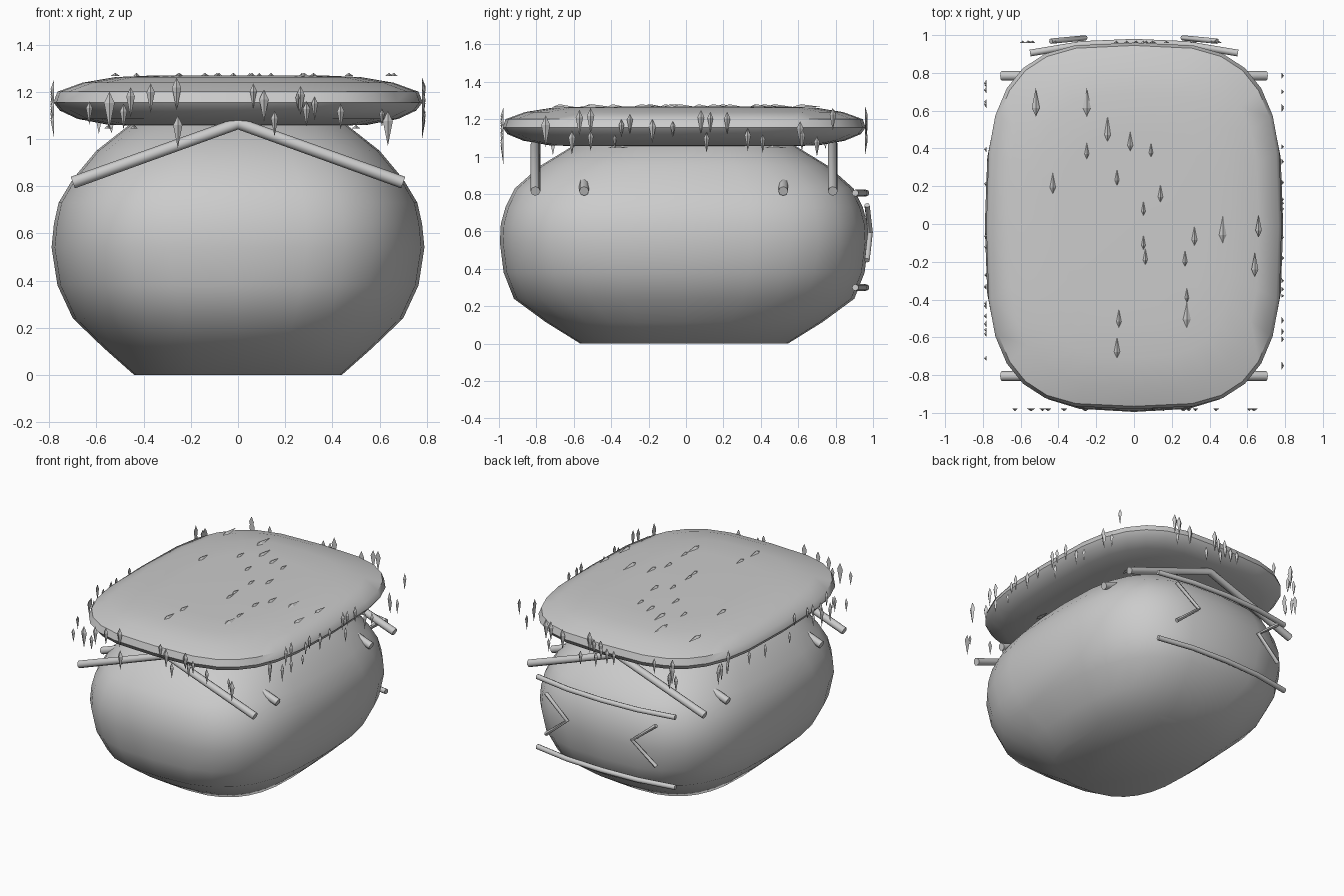
import bpy, bmesh, math, random
from mathutils import Vector, Matrix

if "Cube" in bpy.data.objects:
    bpy.data.objects.remove(bpy.data.objects["Cube"])

random.seed(4)


def finish(bm, name, angle=None):
    bmesh.ops.recalc_face_normals(bm, faces=bm.faces)
    me = bpy.data.meshes.new(name)
    bm.to_mesh(me)
    bm.free()
    ob = bpy.data.objects.new(name, me)
    bpy.context.collection.objects.link(ob)
    if angle:
        bpy.ops.object.select_all(action='DESELECT')
        bpy.context.view_layer.objects.active = ob
        ob.select_set(True)
        bpy.ops.object.shade_smooth_by_angle(angle=math.radians(angle))
    return ob


def loft(name, rings, cy, sides=28):
    """Stack of superellipse rings: (half x, half y, z, exponent)."""
    bm = bmesh.new()
    loops = []
    for a, b, z, n in rings:
        loop = []
        for i in range(sides):
            t = 2 * math.pi * i / sides
            c, s = math.cos(t), math.sin(t)
            loop.append(bm.verts.new((a * math.copysign(abs(c) ** (2 / n), c),
                                      cy + b * math.copysign(abs(s) ** (2 / n), s), z)))
        loops.append(loop)
    for lo, hi in zip(loops, loops[1:]):
        for i in range(sides):
            j = (i + 1) % sides
            bm.faces.new((lo[i], lo[j], hi[j], hi[i]))
    bm.faces.new(loops[0])
    bm.faces.new(loops[-1])
    return finish(bm, name, 50)


def rod(name, pts, r):
    cu = bpy.data.curves.new(name, 'CURVE')
    cu.dimensions = '3D'
    cu.bevel_depth = r
    cu.bevel_resolution = 2
    cu.use_fill_caps = True
    sp = cu.splines.new('POLY')
    sp.points.add(len(pts) - 1)
    for p, co in zip(sp.points, pts):
        p.co = (*co, 1)
    ob = bpy.data.objects.new(name, cu)
    bpy.context.collection.objects.link(ob)
    bpy.ops.object.select_all(action='DESELECT')
    bpy.context.view_layer.objects.active = ob
    ob.select_set(True)
    bpy.ops.object.convert(target='MESH')
    bpy.ops.object.shade_smooth_by_angle(angle=math.radians(50))


def leaves(name, items, origin, u, v):
    """Ridged kites: (position along u, tip end along v, blunt end along v)."""
    bm = bmesh.new()
    origin, u, v = Vector(origin), Vector(u), Vector(v)
    out = origin.normalized()
    for p, tip, top in items:
        length = top - tip
        w = abs(length) * 0.14

        def pt(x, t, d=0):
            base = origin + u * (p + x) + v * (tip + length * t)
            return bm.verts.new(base + out * d)
        a, b, c, d = pt(0, 0), pt(w, .7), pt(0, 1), pt(-w, .7)
        m = pt(0, .7, .014)
        bm.faces.new((d, c, b, a))
        for e, f in ((a, b), (b, c), (c, d), (d, a)):
            bm.faces.new((e, f, m))
    finish(bm, name)


def scatter(count, span):
    res = []
    for _ in range(count):
        z = random.uniform(1.0, 1.13)
        res.append((random.uniform(-span, span), z, z + random.uniform(.09, .16)))
    return res


# rounded hut body
loft("hut_body", [(.44, .555, 0, 2.7), (.57, .74, .115, 2.7), (.70, .91, .24, 2.8),
                  (.765, .965, .38, 2.9), (.79, .985, .54, 3), (.78, .98, .64, 3),
                  (.76, .955, .73, 3), (.70, .905, .83, 3), (.60, .77, .95, 2.9),
                  (.46, .59, 1.06, 2.7), (.3, .4, 1.1, 2.5)], -.01)

# roof slab
loft("roof_slab", [(.40, .55, 1.055, 3), (.55, .72, 1.06, 3.1), (.68, .86, 1.085, 3.2),
                   (.755, .945, 1.12, 3.3), (.782, .97, 1.155, 3.3), (.765, .955, 1.20, 3.3),
                   (.66, .85, 1.238, 3.2), (.52, .70, 1.262, 3.1), (.38, .5, 1.268, 3)], -.01)

# sloping roof beams
for i, y in enumerate((-.805, -.545, .52, .785)):
    rod(f"roof_beam_{i}", [(-.70, y, .815), (0, y, 1.066), (.70, y, .815)], .026)

# back rails and angled trims
for nm, z in (("upper", .805), ("lower", .30)):
    rod(f"back_rail_{nm}", [(-.55, .905, z), (-.28, .95, z), (0, .962, z),
                            (.28, .95, z), (.55, .905, z)], .018)
for s, nm in ((1, "right"), (-1, "left")):
    rod(f"back_trim_{nm}", [(s * .44, .968, .74), (s * .26, .985, .595), (s * .44, .968, .445)], .014)

# leaves around the roof edge
front = [(-.63, 1.06, 1.16), (-.545, 1.04, 1.2), (-.485, 1.04, 1.15), (-.455, 1.09, 1.22),
         (-.37, 1.11, 1.235), (-.26, 1.12, 1.26), (-.255, .96, 1.1), (.065, 1.13, 1.235),
         (.11, 1.07, 1.21), (.155, 1.01, 1.12), (.255, 1.12, 1.2), (.265, 1.1, 1.225),
         (.29, 1.05, 1.16), (.325, 1.08, 1.18), (.435, 1.04, 1.15), (.61, 1.05, 1.13),
         (.635, .97, 1.12)]
right = [(-.75, 1.05, 1.22), (-.61, 1.01, 1.14), (-.57, 1.11, 1.25), (-.51, 1.12, 1.26),
         (-.51, 1.03, 1.14), (-.38, 1.04, 1.12), (-.345, 1.1, 1.2), (-.3, 1.12, 1.23),
         (-.18, 1.07, 1.2), (-.07, 1.1, 1.19), (.08, 1.12, 1.25), (.11, 1.02, 1.13),
         (.13, 1.13, 1.24), (.22, 1.12, 1.24), (.33, 1.03, 1.15), (.41, 1.02, 1.12),
         (.61, 1.06, 1.19), (.62, 1.03, 1.15), (.70, 1.0, 1.11), (.785, 1.14, 1.26)]
leaves("front_leaves", front, (0, -.977, 0), (1, 0, 0), (0, 0, 1))
leaves("right_leaves", right, (.78, 0, 0), (0, 1, 0), (0, 0, 1))
leaves("back_leaves", scatter(18, .68), (0, .957, 0), (1, 0, 0), (0, 0, 1))
leaves("left_leaves", scatter(19, .8), (-.78, 0, 0), (0, 1, 0), (0, 0, 1))

# leaves lying on top and a few beneath
top = [(-.52, .72, .57), (-.25, .72, .57), (-.14, .57, .43), (-.25, .44, .34), (-.02, .5, .38),
       (.09, .44, .35), (-.09, .3, .2), (-.43, .27, .16), (.14, .22, .11), (.05, .13, .04),
       (.05, -.05, -.14), (.06, -.12, -.22), (.32, 0, -.12), (.47, .04, -.1), (.66, .05, -.07),
       (.64, -.15, -.28), (.27, -.13, -.23), (.28, -.33, -.42), (.28, -.4, -.55),
       (-.08, -.44, -.55), (-.09, -.6, -.71)]
leaves("top_leaves", top, (0, 0, 1.266), (1, 0, 0), (0, 1, 0))
under = [(-.44, -.5, -.61), (-.33, .6, .48), (.45, .55, .42), (.5, -.3, -.42), (-.55, .1, -.02)]
leaves("under_leaves", under, (0, 0, 1.045), (1, 0, 0), (0, 1, 0))
